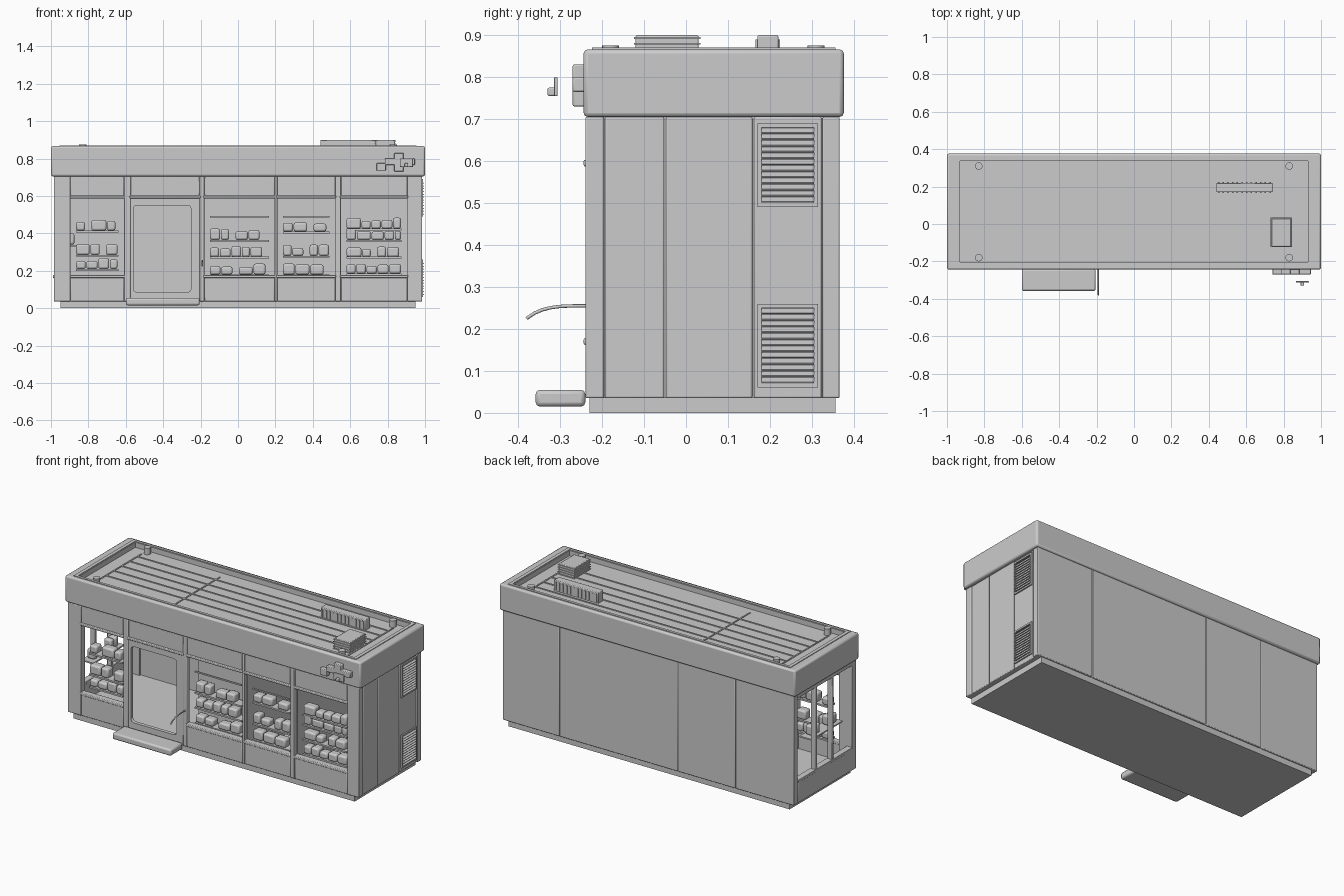
import bpy
import random

random.seed(4)
if "Cube" in bpy.data.objects:
    bpy.data.objects.remove(bpy.data.objects["Cube"], do_unlink=True)

grey = bpy.data.materials.new("plain_grey")
grey.use_nodes = True
grey.diffuse_color = (.6, .6, .6, 1)
grey.node_tree.nodes["Principled BSDF"].inputs["Base Color"].default_value = grey.diffuse_color

# Main planes of the building
SIDE, FRONT, BACK = .985, -.24, .366
BASE, SILL, RAIL, EAVE, TOP = .035, .17, .595, .705, .866
ROOF = .835
SOFT, THIN, THICK = .004, .01, .03
WALL = (BASE, EAVE)


def around(centre, half):
    return centre - half, centre + half


def inset(pair, amount):
    return pair[0] + amount, pair[1] - amount


def both_sides(value):
    return -value, value


def box(name, x, y, z, bevel=0.0, tilt=0.0):
    """Box from a (low, high) pair on each axis."""
    centre = [sum(pair) / 2 for pair in (x, y, z)]
    bpy.ops.mesh.primitive_cube_add(size=1, location=centre, rotation=(0, tilt, 0))
    part = bpy.context.object
    part.name = name
    part.scale = [high - low for low, high in (x, y, z)]
    bpy.ops.object.transform_apply(location=False, rotation=False, scale=True)
    part.data.materials.append(grey)
    if bevel:
        modifier = part.modifiers.new("soft_edges", "BEVEL")
        modifier.width, modifier.segments = bevel, 2
        bpy.ops.object.shade_smooth_by_angle()
    return part


def cut(target, cutter):
    modifier = target.modifiers.new("opening", "BOOLEAN")
    modifier.object, modifier.solver = cutter, "EXACT"
    modifier.operation = "DIFFERENCE"
    cutter.hide_render = True
    cutter.hide_set(True)


def frame_box(name, outer, hole, bevel=0.0, corner=0.0):
    """Box with a second box cut out of it."""
    cut(box(name, *outer, bevel), box(name + "_cutter", *hole, corner))


def between(edges, gap):
    """Panels between neighbouring seams, leaving a narrow joint."""
    return [inset(pair, gap) for pair in zip(edges, edges[1:])]


def steps(low, high, count):
    return [low + (high - low) * (i + .5) / count for i in range(count)]


width = both_sides(SIDE)
depth = (FRONT, BACK)
inside = (inset(width, THIN), inset(depth, THIN))

# Plinth, floor and ceiling
box("plinth", both_sides(.95), inset(depth, THIN), (0, BASE + SOFT))
box("floor", *inside, (BASE, BASE + THICK))
box("ceiling", *inside, (EAVE - SOFT, EAVE + THIN))

# Fascia band with a recessed roof and a raised lip
eave_x, eave_y = both_sides(1), (FRONT - SOFT, BACK + THIN)
recess_x, recess_y = inset(eave_x, .07), inset(eave_y, .04)
recess = (recess_x, recess_y, (ROOF, 1))
frame_box("fascia", (eave_x, eave_y, (EAVE, TOP)), recess, THIN)
frame_box("roof_lip", (inset(eave_x, .045), inset(eave_y, .02), (ROOF, TOP + SOFT)),
          (inset(recess_x, -SOFT), inset(recess_y, -SOFT), (.8, 1)))

# Roof ribs
rib_z = around(ROOF, SOFT)
for y in steps(-.1, .28, 5):
    box("roof_rib", both_sides(.85), around(y, SOFT), rib_z)
for x in (-.85, -.32, .85):
    box("roof_cross_rib", around(x, SOFT), (-.16, .28), rib_z)

# Corner caps
for x in both_sides(.83):
    for y in (-.18, .31):
        bpy.ops.mesh.primitive_cylinder_add(vertices=16, radius=.02, depth=.08, location=(x, y, ROOF))
        cap = bpy.context.object
        cap.name = "roof_cap"
        cap.data.materials.append(grey)
        bpy.ops.object.shade_smooth_by_angle()

# Rooftop units with slats and fins
unit_z = (ROOF - SOFT, .9)
long_x, long_y = (.44, .74), (.17, .22)
square_x, square_y = (.735, .84), (-.12, .03)
box("long_roof_unit", long_x, long_y, unit_z, SOFT)
box("square_roof_unit", square_x, square_y, unit_z, SOFT)
for z in steps(*unit_z, 5):
    box("square_unit_slat", inset(square_x, -SOFT), inset(square_y, -SOFT), around(z, SOFT / 2))
for x in steps(*long_x, 12):
    box("long_unit_fin", around(x, SOFT), inset(long_y, -SOFT), inset(unit_z, THIN))

# Back wall panels
box("back_wall_core", inside[0], (BACK - THICK, BACK - THIN), WALL)
for panel in between((-SIDE, -.59, -.2, .6, SIDE), SOFT / 4):
    box("back_panel", panel, (BACK - THICK, BACK), WALL, SOFT)

# Left wall panels
box("left_wall_core", (SIDE - THICK, SIDE - THIN), inside[1], WALL)
vent_y = (.16, .325)
for panel in between((-.195, -.05, vent_y[0]), SOFT / 2):
    box("left_panel", (SIDE - THICK, SIDE - SOFT), panel, WALL, SOFT)
box("vent_column", (SIDE - THICK, SIDE - SOFT * 1.5), inset(vent_y, SOFT / 2), WALL, SOFT)

# Corner posts, wider where the shop front is glazed
for name, x in (("left", (SIDE - .08, SIDE)), ("right", (-SIDE, -.895))):
    box(name + "_front_corner", x, (FRONT, -.195), WALL, SOFT)
    box(name + "_rear_corner", x, (vent_y[1], BACK), WALL, SOFT)

# Louvred vents
louvre_y = inset(vent_y, THIN)
for low in (.06, .49):
    vent_z = (low, low + .2)
    hole_y, hole_z = inset(louvre_y, THIN), inset(vent_z, THIN)
    frame_box("vent_frame", (around(SIDE, SOFT), louvre_y, vent_z), ((.9, 1), hole_y, hole_z))
    for z in steps(*hole_z, 12):
        box("vent_slat", around(SIDE, THIN), hole_y, around(z, SOFT / 2), tilt=.6)

# Glazed right side
glazing_x = (-SIDE, THICK - SIDE)
glazing_y = (-.2, vent_y[1])
box("right_lower_panel", glazing_x, glazing_y, (BASE, SILL), SOFT)
box("right_sill", inset(glazing_x, -SOFT), glazing_y, around(SILL, SOFT * 2), SOFT / 2)
box("right_head", glazing_x, glazing_y, (EAVE - THICK, EAVE), SOFT)
for y in (-.01, .15):
    box("right_post", glazing_x, around(y, THIN), (SILL, EAVE), SOFT)

# Shop front posts
wall_y = (FRONT, FRONT + THICK)
bays = ((-.895, -.61), (-.18, .195), (.21, .52), (.55, .905))
door = (-.575, -.205)
openings = (bays[0], door) + bays[1:]
for before, after in zip(openings, openings[1:]):
    box("front_post", (before[1], after[0]), wall_y, WALL, SOFT)

# Transoms, lower panels and sills
for bay in openings:
    box("transom_panel", bay, inset(wall_y, SOFT), (RAIL, EAVE), SOFT)
    box("transom_rail", inset(bay, -SOFT), inset(wall_y, -SOFT), around(RAIL, SOFT * 2), SOFT)
for bay in bays:
    box("lower_panel", bay, inset(wall_y, SOFT / 2), (BASE, SILL), SOFT)
    box("window_sill", inset(bay, -SOFT), inset(wall_y, -SOFT), around(SILL, SOFT * 2), SOFT)

# Door frame with a softened opening, and its step
frame_box("door_frame", (door, inset(wall_y, SOFT), (BASE, RAIL)),
          ((-.56, -.25), (-.3, 0), (.085, .55)), corner=.02)
box("door_step", (-.6, -.205), (-.358, FRONT), (.015, .055), THIN)

# Handrail curving down at its outer end
curve = bpy.data.curves.new("handrail", "CURVE")
curve.dimensions, curve.bevel_depth = "3D", SOFT
spline = curve.splines.new("POLY")
spline.points.add(8)
for i, point in enumerate(spline.points):
    reach = i / 8
    point.co = (-.19, FRONT + THIN - reach * .15, .255 - THICK * reach ** 4, 1)
curve.materials.append(grey)
bpy.context.collection.objects.link(bpy.data.objects.new("handrail", curve))

# Cross sign on the fascia and the plate in front of it
sign_y = (FRONT - THICK, FRONT)
box("cross_upright", around(.86, .025), sign_y, (.73, .83), SOFT)
box("cross_bar", (.785, .945), sign_y, (.765, .8), SOFT)
box("cross_tail", (.74, .79), sign_y, (.735, .775), SOFT)
box("projecting_plate", around(.9, .035), around(-.31, SOFT), (.755, .8), SOFT / 2)
box("projecting_plate_hub", around(.9, THIN), around(-.32, THIN), (.755, .775), SOFT)

# Interior partitions
room_y, room_z = (wall_y[1], BACK - THICK), (BASE + THICK, EAVE)
for before, after in zip(bays[1:], bays[2:]):
    box("partition", (before[1], after[0]), room_y, room_z)
box("display_backboard", bays[1], around(-.12, SOFT), room_z)

# Window displays: shelves with rows of rounded goods
goods_y = (-.2, -.145)
for bay, levels in zip(bays, ((.21, .285, .415), (.18, .275, .365), (.18, .28, .41), (.185, .275, .365, .425))):
    left, right = inset(bay, THICK)
    for z in levels:
        box("shelf", (left, right), inset(goods_y, -SOFT), (z - THIN, z))
        x = left
        while x < right - THICK:
            end = min(x + random.uniform(.045, .085), right)
            height = random.uniform(.04, .06)
            box("goods", (x, end - SOFT), goods_y, (z, z + height), THIN)
            x = end + random.choice((0, 0, THICK))
for left, right in (inset(bay, THICK) for bay in bays[1:3]):
    box("display_bar", (left, right), around(-.2, SOFT), around(.49, SOFT))

# Goods behind the right side glazing
box("side_shelf", around(-.9, .04), (-.17, .13), around(.335, SOFT))
for y in (-.12, -.08, .04, .08):
    box("side_goods", around(-.9, .025), around(y, .018), (.34, .4), THIN)
